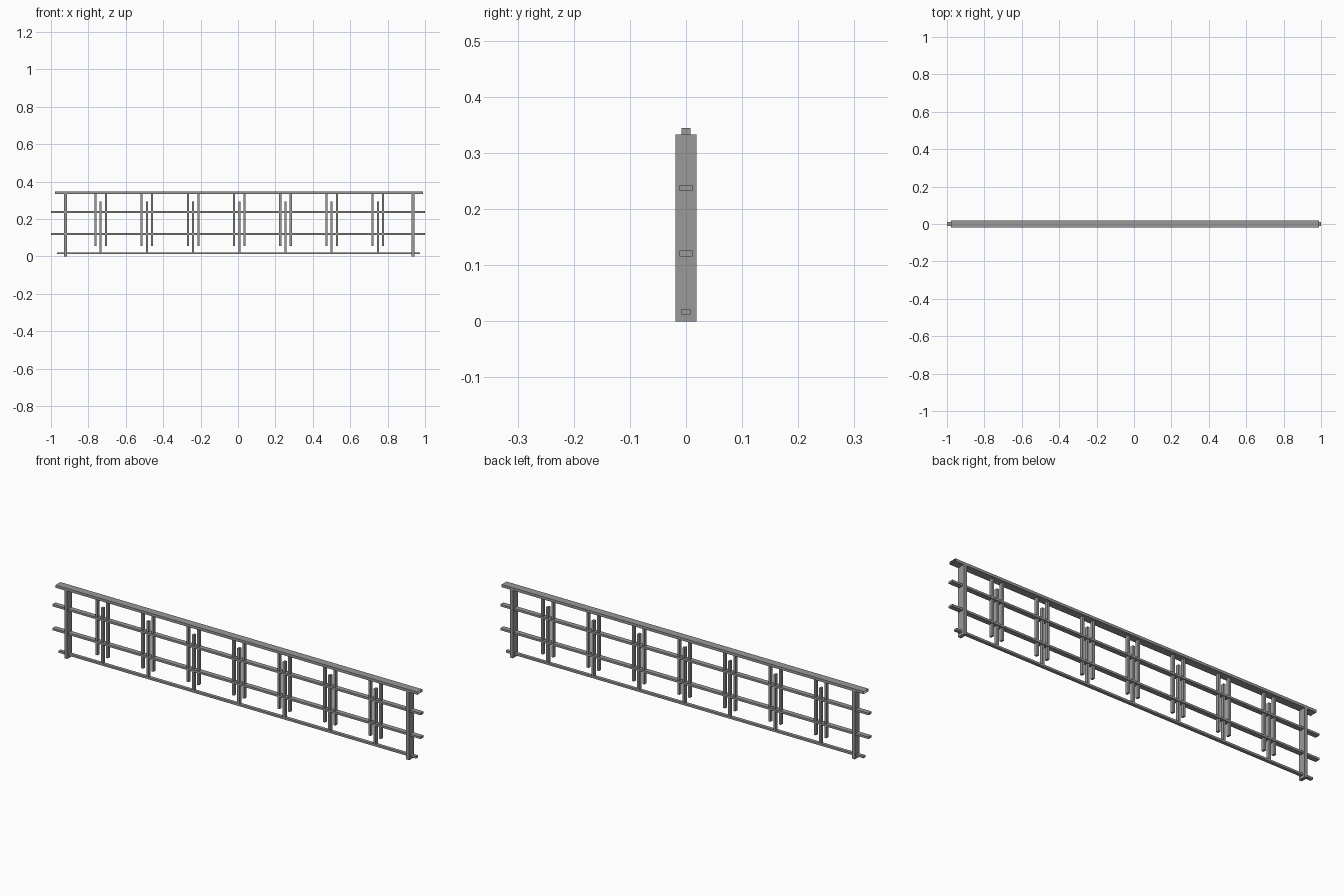
import bpy
import bmesh

cube = bpy.data.objects.get("Cube")
if cube:
    bpy.data.objects.remove(cube, do_unlink=True)

# Single grey metal finish
metal = bpy.data.materials.new("grey_metal")
metal.use_nodes = True
GREY = (0.32, 0.32, 0.32, 1)
metal.diffuse_color = GREY
metal.node_tree.nodes["Principled BSDF"].inputs["Base Color"].default_value = GREY


def bar(name, x0, x1, half_depth, z0, z1, open_ends=False):
    """Straight rectangular bar, optionally a hollow section without end caps."""
    bm = bmesh.new()
    bmesh.ops.create_cube(bm, size=1)
    for v in bm.verts:
        v.co.x = x1 if v.co.x > 0 else x0
        v.co.y = half_depth if v.co.y > 0 else -half_depth
        v.co.z = z1 if v.co.z > 0 else z0
    bm.normal_update()
    if open_ends:
        ends = [f for f in bm.faces if abs(f.normal.x) > 0.9]
        bmesh.ops.delete(bm, geom=ends, context='FACES_ONLY')
    mesh = bpy.data.meshes.new(name)
    bm.to_mesh(mesh)
    bm.free()
    mesh.materials.append(metal)
    obj = bpy.data.objects.new(name, mesh)
    bpy.context.scene.collection.objects.link(obj)
    return obj


def upright(name, x, half_width, half_depth, z0, z1):
    return bar(name, x - half_width, x + half_width, half_depth, z0, z1)


# Horizontal rails
bar("top_rail", -0.978, 0.988, 0.019, 0.333, 0.346, open_ends=True)
bar("upper_middle_rail", -1.0, 1.0, 0.012, 0.233, 0.243)
bar("lower_middle_rail", -1.0, 1.0, 0.012, 0.116, 0.126)
bar("bottom_rail", -0.969, 0.973, 0.008, 0.012, 0.022)

# End posts
upright("right_post", -0.922, 0.008, 0.019, 0.0, 0.333)
upright("left_post", 0.935, 0.008, 0.019, 0.0, 0.333)

# Baluster groups: two hanging bars beside one standing bar
for i in range(-3, 4):
    x = 0.007 + 0.247 * i
    for side in (-1, 1):
        upright("hanging_baluster", x + side * 0.028, 0.0055, 0.008, 0.056, 0.345)
    upright("standing_baluster", x, 0.0055, 0.008, 0.02, 0.294)
